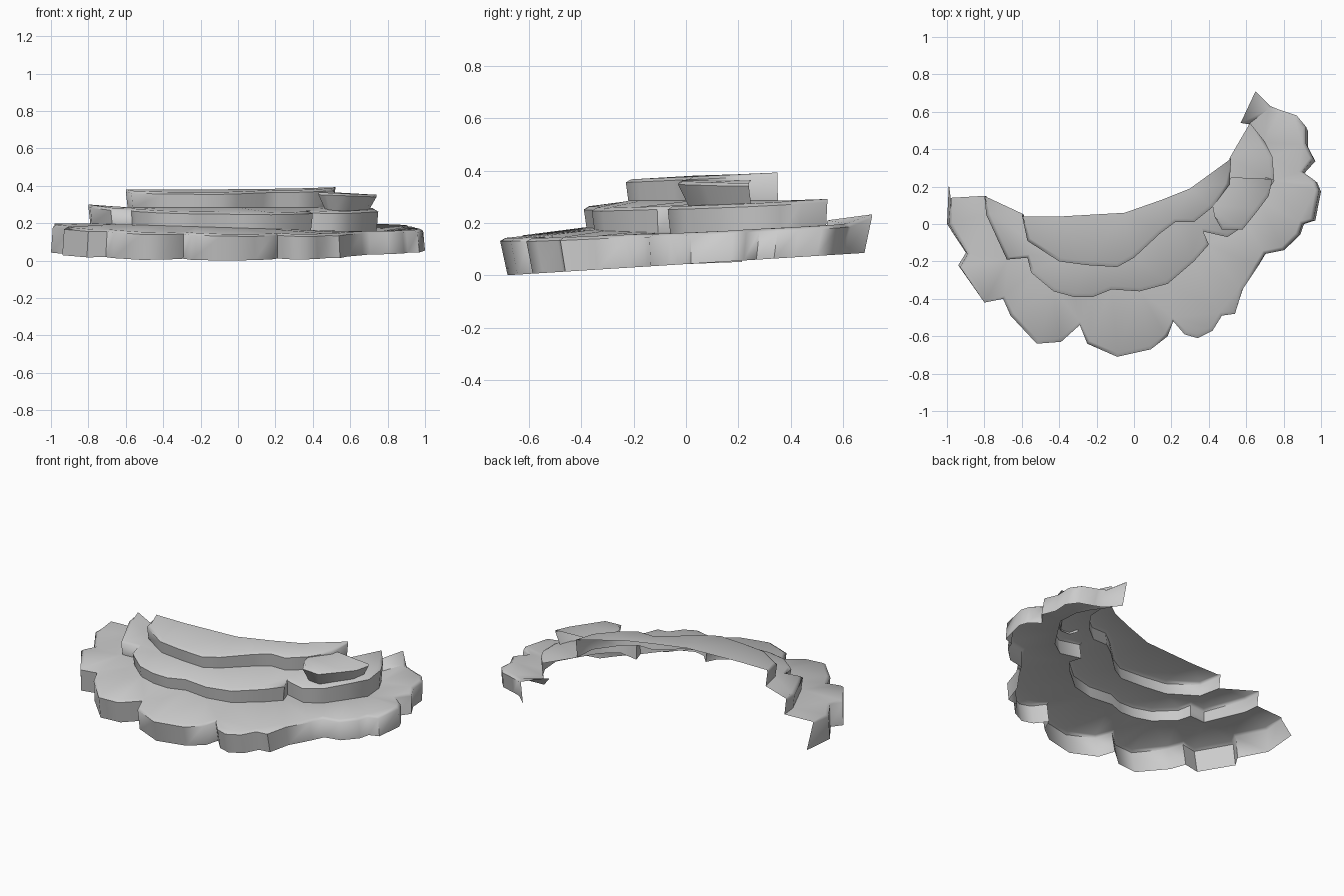
import bpy, bmesh
from mathutils import Vector

cube = bpy.data.objects.get("Cube")
if cube:
    bpy.data.objects.remove(cube, do_unlink=True)

stone = bpy.data.materials.new("grey_stone")
stone.use_nodes = True
grey = (0.6, 0.6, 0.6, 1)
stone.diffuse_color = grey
stone.node_tree.nodes["Principled BSDF"].inputs["Base Color"].default_value = grey


def path(text):
    """Outline in hundredths, running from the left end round the front."""
    values = [int(v) / 100 for v in text.split()]
    return [Vector(p) for p in zip(values[::2], values[1::2])]


def inset(points, distance):
    """Move an open outline sideways, towards its inner side."""
    moved = []
    for i, p in enumerate(points):
        before = points[max(i - 1, 0)]
        after = points[min(i + 1, len(points) - 1)]
        along = (after - before).normalized()
        moved.append(p + Vector((-along.y, along.x)) * distance)
    return moved


def lift(points, height):
    return [Vector((p.x, p.y, height(p.x, p.y))) for p in points]


def ledge(name, foot, rim, inner, lip=0.02):
    """Open shell: a wall from foot to rim, a soft lip, and a filled top."""
    bm = bmesh.new()
    flat_rim = [p.to_2d() for p in rim]
    lip_line = [Vector((q.x, q.y, p.z + lip * 0.6))
                for p, q in zip(rim, inset(flat_rim, lip))]
    lip_line[0].xy, lip_line[-1].xy = flat_rim[0], flat_rim[-1]
    rows = [[bm.verts.new(p) for p in row] for row in (foot, rim, lip_line)]
    for low, high in zip(rows, rows[1:]):
        for i in range(len(low) - 1):
            bm.faces.new((low[i], low[i + 1], high[i + 1], high[i]))
    border = rows[-1] + [bm.verts.new(p) for p in reversed(inner)]
    edges = []
    for a, b in zip(border, border[1:] + border[:1]):
        edges.append(bm.edges.get((a, b)) or bm.edges.new((a, b)))
    made = bmesh.ops.triangle_fill(bm, edges=edges, use_beauty=True, normal=(0, 0, 1))
    for face in made["geom"]:
        if isinstance(face, bmesh.types.BMFace):
            face.normal_update()
            if face.normal.z < 0:
                face.normal_flip()
    mesh = bpy.data.meshes.new(name)
    bm.to_mesh(mesh)
    bm.free()
    mesh.materials.append(stone)
    obj = bpy.data.objects.new(name, mesh)
    bpy.context.collection.objects.link(obj)
    bpy.ops.object.select_all(action="DESELECT")
    obj.select_set(True)
    bpy.context.view_layer.objects.active = obj
    bpy.ops.object.shade_smooth_by_angle(angle=1.0)


# Outlines of the scalloped base, the middle step, the top step and the side slab
base = path("-98 14 -99 0 -89 -16 -93 -23 -80 -42 -70 -40 -66 -49 -52 -64 -39 -63 "
            "-29 -54 -25 -64 -9 -71 9 -67 18 -60 21 -52 27 -59 34 -61 42 -57 47 -49 "
            "54 -48 58 -35 66 -23 70 -16 80 -14 88 -6 90 0 96 2 99 18 97 23 90 28 "
            "96 35 92 43 92 52 87 58 78 61 73 63 65 71")
middle = path("-80 15 -79 5 -68 -19 -57 -18 -55 -26 -43 -36 -32 -39 -22 -39 -12 -35 "
              "3 -36 18 -32 32 -20 40 -11 37 -4 50 -7 60 0 68 12 75 23 74 36 70 44 62 54")
top = path("-60 5 -57 -9 -40 -20 -25 -22 -9 -23 0 -18 14 -5 22 1 32 1 42 9 51 21 52 35")
slab = path("43 4 47 -3 58 -3 66 7 72 15 74 24")

# Base: its wall leans and its underside rises towards the back
base_foot = [Vector((p.x * 1.01, p.y * 0.96, 0.043 + 0.06 * p.y)) for p in base]
base_foot[0].y += 0.08
base_rim = lift(base, lambda x, y: 0.165 + 0.05 * y - 0.015 * x)
base_rim[-1].z += 0.03

# Steps
middle_foot = lift(inset(middle, 0.01), lambda x, y: 0.175 - 0.03 * x)
middle_rim = lift(middle, lambda x, y: 0.265 - 0.02 * x + 0.05 * y)
top_foot = lift(inset(top, 0.01), lambda x, y: 0.285)
top_rim = lift(top, lambda x, y: 0.365 + 0.045 * y)
base_back = lift(path("57 54"), lambda x, y: 0.21)
top_back = lift(path("-59 4 -40 4 -5 6 15 13 30 19 52 35"), lambda x, y: 0.38 + 0.03 * y)

ledge("base_ledge", base_foot, base_rim, middle_foot + base_back)
ledge("middle_ledge", middle_foot, middle_rim, top_foot)
ledge("top_ledge", top_foot, top_rim, top_back[:-1])

# Undercut slab at the left end of the top step
slab_foot = lift(inset(slab, 0.05), lambda x, y: 0.255)
slab_rim = lift(slab, lambda x, y: 0.35 - 0.04 * (x - 0.5))
ledge("side_slab", slab_foot, slab_rim, lift(path("42 10 52 25"), lambda x, y: 0.365))
